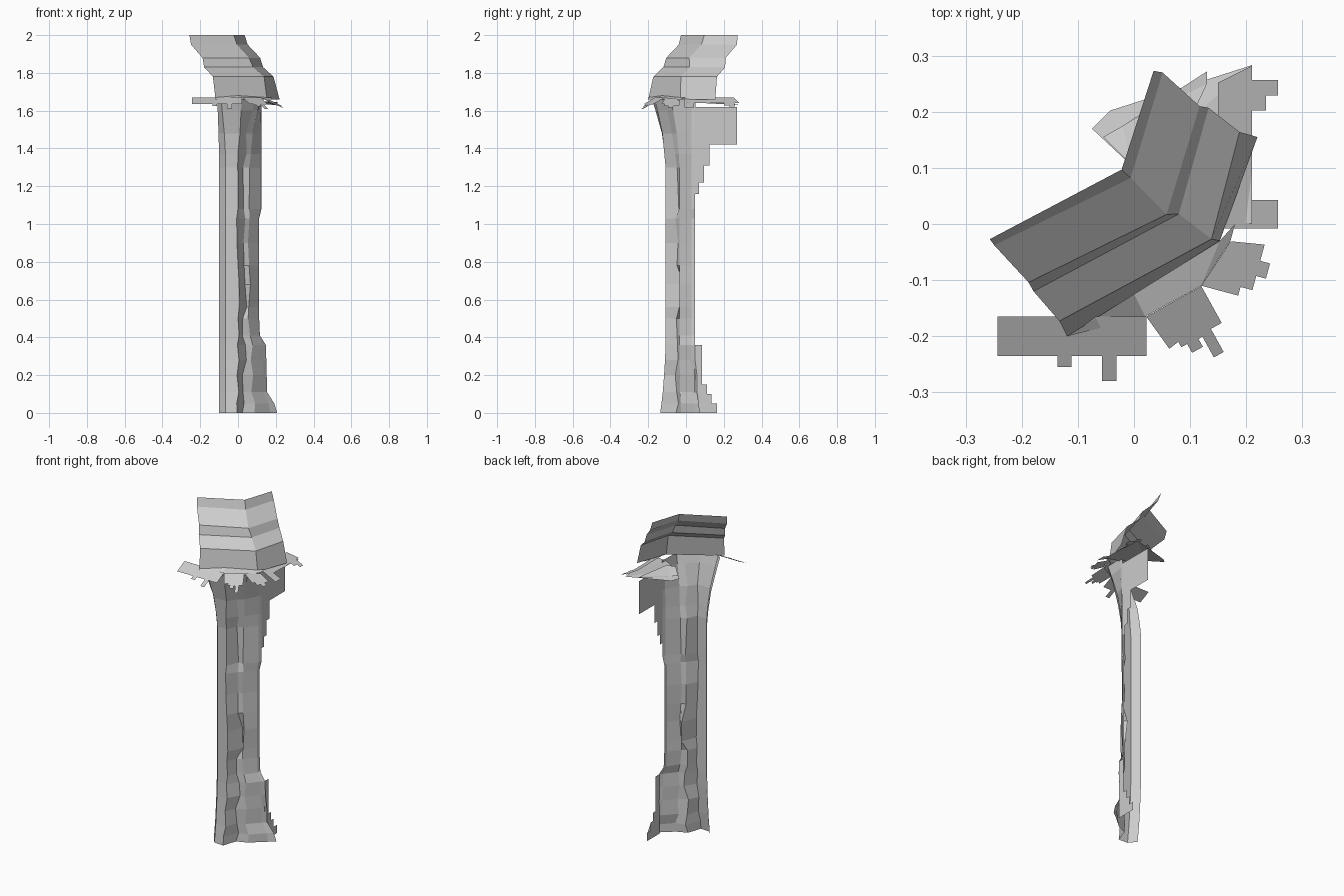
import bpy, bmesh, math, random
from mathutils import Vector

random.seed(4)


def make(name, verts, faces):
    me = bpy.data.meshes.new(name)
    me.from_pydata(verts, [], faces)
    me.update()
    ob = bpy.data.objects.new(name, me)
    bpy.context.collection.objects.link(ob)
    return ob


def strips(name, rows):
    """Skin a list of equally long point rows into an open sheet."""
    n = len(rows[0])
    verts = [p for r in rows for p in r]
    faces = [(i * n + j, i * n + j + 1, (i + 1) * n + j + 1, (i + 1) * n + j)
             for i in range(len(rows) - 1) for j in range(n - 1)]
    return make(name, verts, faces)


def panel(name, pts):
    """One flat ragged sheet, triangulated so concave outlines are safe."""
    ob = make(name, pts, [tuple(range(len(pts)))])
    bm = bmesh.new()
    bm.from_mesh(ob.data)
    bmesh.ops.triangulate(bm, faces=bm.faces[:])
    bm.to_mesh(ob.data)
    bm.free()
    return ob


# Stepped cornice: left end, corner and right end of each moulding line
heights = [2.0, 1.95, 1.88, 1.83, 1.78, 1.66]
left = [(-.257, -.027), (-.249, -.038), (-.188, -.104), (-.179, -.12), (-.133, -.173), (-.119, -.2)]
corner = [(-.022, .097), (-.006, .082), (.058, .017), (.08, .018), (.138, -.027), (.153, -.03)]
right = [(.035, .273), (.051, .27), (.117, .21), (.133, .207), (.188, .164), (.22, .155)]
rows = []
for z, a, b, c in zip(heights, left, corner, right):
    rows.append([(*a, z), (*b, z), (*c, z)])
strips("cornice", rows)

# Cracked pillar shell: one open section, shifted level by level
section = [(-.1, -.06), (-.065, -.105), (0, -.108), (.035, -.05),
           (.06, -.035), (.108, .03), (.112, .048)]
head = [(-.11, -.17), (-.09, -.18), (.02, -.165), (.09, -.11),
        (.12, -.08), (.125, .03), (.125, .05)]
# z, front shift, right shift x, right shift y, blend to the flared head
levels = [(0, -.028, .095, .025, 0), (.05, -.022, .08, .02, 0), (.11, -.015, .042, .01, 0),
          (.2, -.008, .04, .01, 0), (.28, -.003, .038, 0, 0), (.36, 0, .035, 0, 0),
          (.41, 0, .004, 0, 0), (.5, 0, 0, 0, 0), (.56, 0, 0, 0, 0), (.68, 0, 0, 0, 0),
          (.78, 0, 0, 0, 0), (.9, 0, 0, 0, 0), (1.03, 0, 0, 0, 0), (1.08, 0, .012, 0, 0),
          (1.3, 0, .012, 0, 0), (1.37, -.004, .012, 0, .05), (1.48, 0, .012, 0, .3),
          (1.6, 0, .01, 0, .75), (1.66, 0, 0, 0, 1)]
rows = []
for z, front, rx, ry, t in levels:
    row = []
    for i, (p, h) in enumerate(zip(section, head)):
        x, y = p
        if i < 3:
            y += front
        if i > 3:
            k = (i - 3) / 3
            x += rx * k
            y += ry * k
        if i == 3:
            # the broken seam wanders, with a hollow part-way up
            x += random.uniform(-.015, .015)
            y += random.uniform(-.012, .012) + (.03 if .5 < z < .75 else 0)
        if i in (2, 4):
            x += random.uniform(-.008, .008)
        q = Vector((x, y)).lerp(Vector(h), t)
        row.append((q.x, q.y, z))
    rows.append(row)
strips("pillar_shell", rows)

# Flared soffit tying the pillar head to the cornice edge
strips("pillar_head_flare", [
    [(-.119, -.2, 1.66), (.02, -.165, 1.66), (.12, -.11, 1.66), (.172, -.03, 1.66)],
    [(-.119, -.2, 1.67), (.0, -.125, 1.68), (.153, -.03, 1.67), (.18, 0, 1.67)]])

# Stepped broken wall edges on the right side
bracket = [(.045, 1.16), (.07, 1.16), (.07, 1.22), (.095, 1.22), (.095, 1.31), (.125, 1.31),
           (.125, 1.42), (.27, 1.42), (.27, 1.62), (.045, 1.62)]
panel("upper_wall_fragment", [(.125, y, z) for y, z in bracket])
foot = [(.045, 0), (.165, 0), (.165, .05), (.135, .05), (.135, .1), (.11, .1),
        (.11, .15), (.085, .15), (.085, .36), (.045, .36)]
panel("lower_wall_fragment", [(.145, y, z) for y, z in foot])


# Ragged ledge sheets sloping outward under the cornice
def ledge(name, origin, angle, outline):
    a = math.radians(angle)
    pts = []
    for s, o in outline:
        pts.append((origin[0] + s * math.cos(a) + o * math.sin(a),
                    origin[1] + s * math.sin(a) - o * math.cos(a), 1.67 - .5 * o))
    panel(name, pts)


ledge("ledge_left", (-.243, -.165), 0,
      [(0, 0), (0, .07), (.107, .07), (.107, .09), (.132, .09), (.132, .07), (.186, .07),
       (.186, .115), (.212, .115), (.212, .07), (.265, .07), (.265, 0)])
ledge("ledge_corner_front", (.022, -.165), 29,
      [(0, 0), (.008, .07), (.028, .067), (.028, .078), (.04, .078), (.04, .096),
       (.062, .096), (.062, .08), (.07, .08), (.07, .122), (.09, .122), (.09, .075),
       (.112, .075), (.112, 0)])
ledge("ledge_corner_right", (.12, -.11), 75,
      [(0, 0), (0, .068), (.016, .068), (.016, .09), (.042, .09), (.042, .108),
       (.07, .108), (.07, .09), (.1, .09), (.09, .03)])
ledge("ledge_right", (.15, -.008), 90,
      [(0, 0), (0, .107), (.051, .107), (.051, .06), (.21, .06), (.21, .085),
       (.237, .085), (.237, .107), (.265, .107), (.265, .06), (.29, .06), (.26, 0)])

# Thin torn slabs lying behind the cornice
panel("torn_slab_upper", [(-.055, .155, 1.66), (-.02, .175, 1.65), (.13, .272, 1.64),
                          (.13, .25, 1.64), (.06, .1, 1.67), (-.005, .105, 1.68)])
panel("torn_slab_lower", [(-.075, .17, 1.65), (-.043, .202, 1.64), (.21, .283, 1.63),
                          (.21, 0, 1.645), (.12, .02, 1.65), (0, .1, 1.66)])
